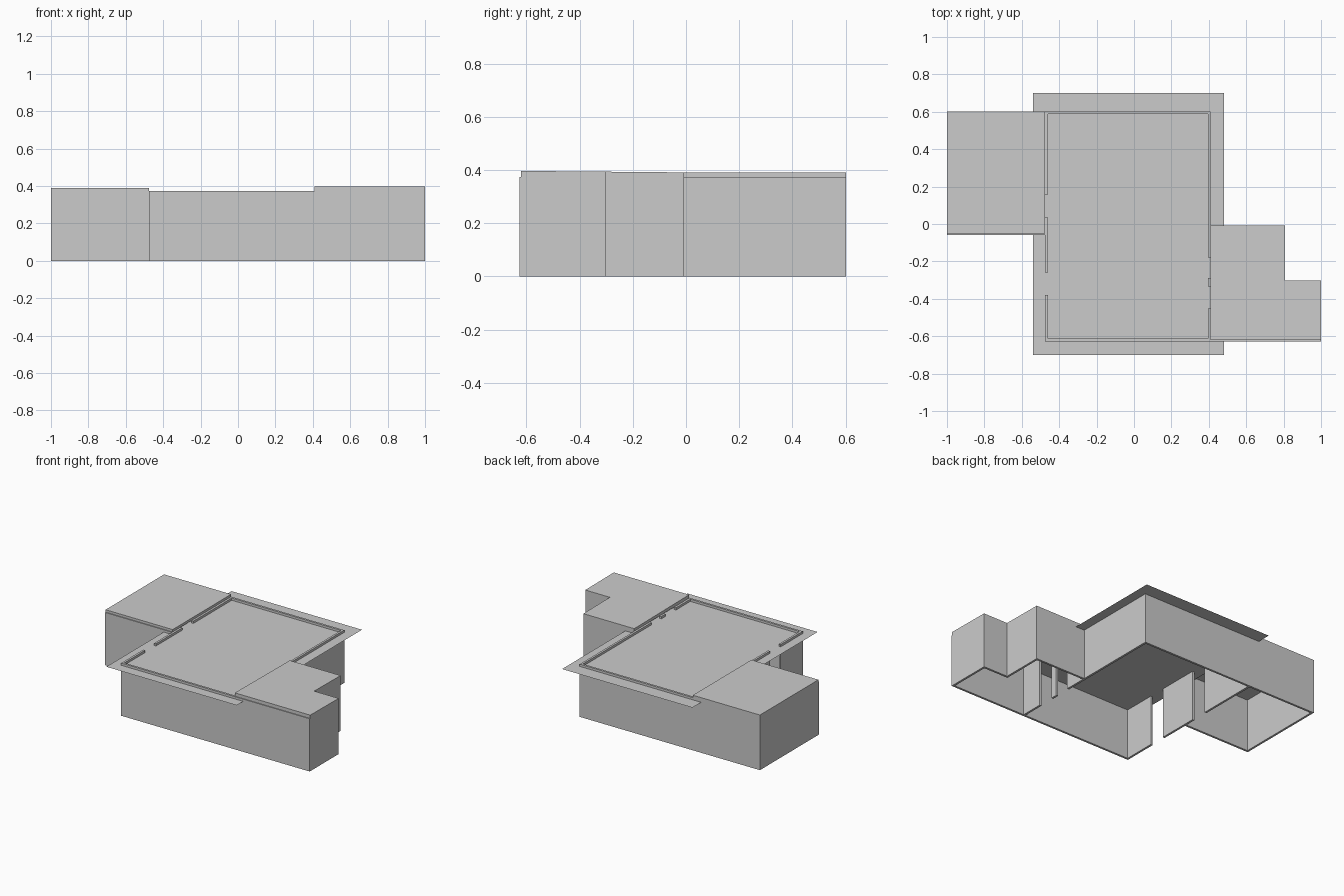
import bpy, bmesh

if "Cube" in bpy.data.objects:
    bpy.data.objects.remove(bpy.data.objects["Cube"])

T = 0.015      # wall thickness
H = 0.373      # wall height


def box(bm, x0, x1, y0, y1, z0=0.0, z1=H):
    r = bmesh.ops.create_cube(bm, size=1.0)
    for v in r["verts"]:
        v.co = (x1 if v.co.x > 0 else x0,
                y1 if v.co.y > 0 else y0,
                z1 if v.co.z > 0 else z0)


def finish(name, bm):
    bmesh.ops.recalc_face_normals(bm, faces=bm.faces[:])
    me = bpy.data.meshes.new(name)
    bm.to_mesh(me)
    bm.free()
    ob = bpy.data.objects.new(name, me)
    bpy.context.collection.objects.link(ob)
    return ob


def walls(name, boxes):
    bm = bmesh.new()
    for b in boxes:
        box(bm, *b)
    return finish(name, bm)


def slab(name, outline, z_top, z_bottom=H):
    """Flat roof from a plan outline; z_top is a function of y."""
    bm = bmesh.new()
    low = [bm.verts.new((x, y, z_bottom)) for x, y in outline]
    top = [bm.verts.new((x, y, z_top(y))) for x, y in outline]
    bm.faces.new(low)
    bm.faces.new(top)
    n = len(outline)
    for i in range(n):
        j = (i + 1) % n
        bm.faces.new((low[i], low[j], top[j], top[i]))
    return finish(name, bm)


# long outer walls shared by the hall and the side rooms
walls("front_wall", [(-0.475, 1.0, -0.627, -0.627 + T)])
walls("back_wall", [(-1.0, 0.41, 0.602 - T, 0.602)])

# hall side walls, broken by full-height door gaps
walls("hall_left_wall", [(-0.475, -0.475 + T, a, b) for a, b in
                         ((-0.612, -0.38), (-0.26, 0.035), (0.157, 0.587))])
walls("hall_right_wall", [(0.41 - T, 0.41, a, b) for a, b in
                          ((-0.612, -0.452), (-0.335, -0.288), (-0.178, 0.587))])

# left room
walls("left_room_walls", [(-1.0, -1.0 + T, -0.043, 0.587),
                          (-1.0, -0.475, -0.058, -0.058 + T)])
slab("left_room_roof", [(-1.0, -0.052), (-0.475, -0.052),
                        (-0.475, 0.602), (-1.0, 0.602)], lambda y: 0.39)

# right room with a stepped plan
walls("right_room_walls", [(1.0 - T, 1.0, -0.612, -0.303 - T),
                           (0.808 - T, 1.0, -0.303 - T, -0.303),
                           (0.808 - T, 0.808, -0.303, -0.007 - T),
                           (0.41, 0.808, -0.007 - T, -0.007)])
slab("right_room_roof", [(0.41, -0.621), (1.0, -0.621), (1.0, -0.303),
                         (0.808, -0.303), (0.808, -0.007), (0.41, -0.007)],
     lambda y: 0.391 - 0.009 * y)

# thin overhanging hall roof, set just below the wall tops
bm = bmesh.new()
bm.faces.new([bm.verts.new((x, y, 0.357)) for x, y in
              ((-0.54, -0.70), (0.48, -0.70), (0.48, 0.70), (-0.54, 0.70))])
finish("hall_roof", bm)
